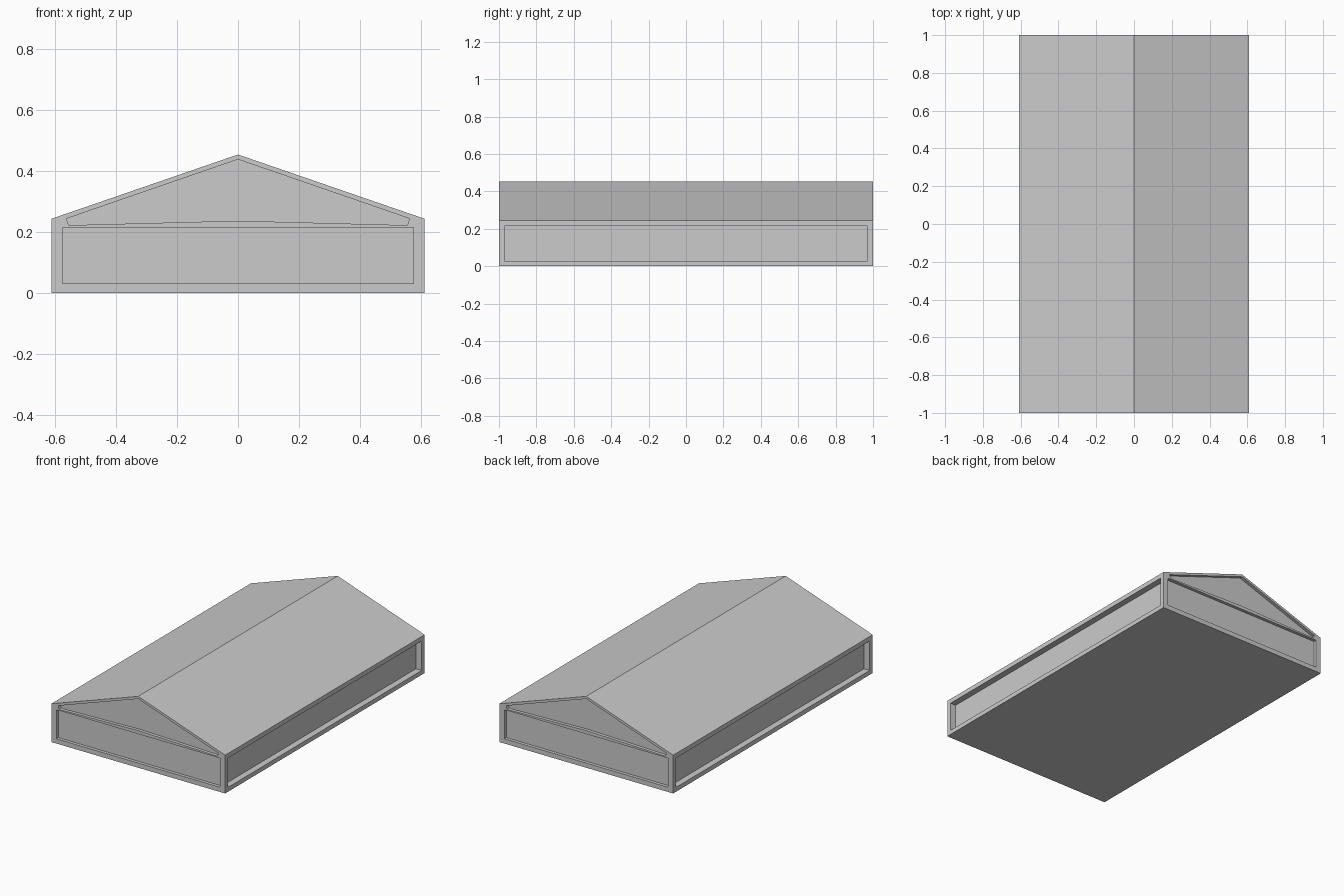
import bpy
import bmesh
from mathutils import Vector

cube = bpy.data.objects.get("Cube")
if cube:
    bpy.data.objects.remove(cube, do_unlink=True)

HALF_W, HALF_L = 0.61, 1.0
EAVE, RIDGE = 0.243, 0.453
END_DEPTH, SIDE_DEPTH = 0.02, 0.04

grey = bpy.data.materials.new("light grey")
grey.use_nodes = True
COLOUR = (0.6, 0.6, 0.6, 1)
grey.diffuse_color = COLOUR
grey.node_tree.nodes["Principled BSDF"].inputs["Base Color"].default_value = COLOUR


def prism(name, outline, start, extrusion):
    """Extrude a closed outline, given as 3D points, into a solid."""
    bm = bmesh.new()
    face = bm.faces.new([bm.verts.new(Vector(p) + Vector(start)) for p in outline])
    new = bmesh.ops.extrude_face_region(bm, geom=[face], use_keep_orig=True)["geom"]
    bmesh.ops.translate(bm, vec=extrusion,
                        verts=[v for v in new if isinstance(v, bmesh.types.BMVert)])
    bmesh.ops.recalc_face_normals(bm, faces=bm.faces)
    mesh = bpy.data.meshes.new(name)
    bm.to_mesh(mesh)
    bm.free()
    mesh.materials.append(grey)
    obj = bpy.data.objects.new(name, mesh)
    bpy.context.collection.objects.link(obj)
    return obj


def mirrored(half):
    """Complete a half outline (x, z) across the centre line."""
    full = half + [(-x, z) for x, z in reversed(half) if x > 0]
    return [(x, 0, z) for x, z in full]


# Solid gabled body
body = prism("gabled_body",
             mirrored([(HALF_W, 0), (HALF_W, EAVE), (0, RIDGE)]),
             (0, -HALF_L, 0), (0, 2 * HALF_L, 0))

# Recess outlines: wall panel and gable panel on the ends, long panel on the sides
wall = mirrored([(0.575, 0.03), (0.575, 0.214)])
gable = mirrored([(0, 0.236), (0.535, 0.222), (0.555, 0.223), (0.562, 0.243), (0, 0.437)])
side = [(0, -0.97, 0.028), (0, 0.97, 0.028), (0, 0.97, 0.214), (0, -0.97, 0.214)]

cutters = []
for s in (-1, 1):
    for name, outline in (("wall_recess", wall), ("gable_recess", gable)):
        cutters.append(prism(name, outline, (0, s * (HALF_L - END_DEPTH), 0), (0, s * 0.1, 0)))
    cutters.append(prism("side_recess", side, (s * (HALF_W - SIDE_DEPTH), 0, 0), (s * 0.1, 0, 0)))

# Cut the recesses and bake the result
for cutter in cutters:
    cutter.hide_render = True
    mod = body.modifiers.new(cutter.name, "BOOLEAN")
    mod.operation = "DIFFERENCE"
    mod.solver = "EXACT"
    mod.object = cutter
bpy.context.view_layer.objects.active = body
for mod in list(body.modifiers):
    bpy.ops.object.modifier_apply(modifier=mod.name)
for cutter in cutters:
    bpy.data.objects.remove(cutter, do_unlink=True)
